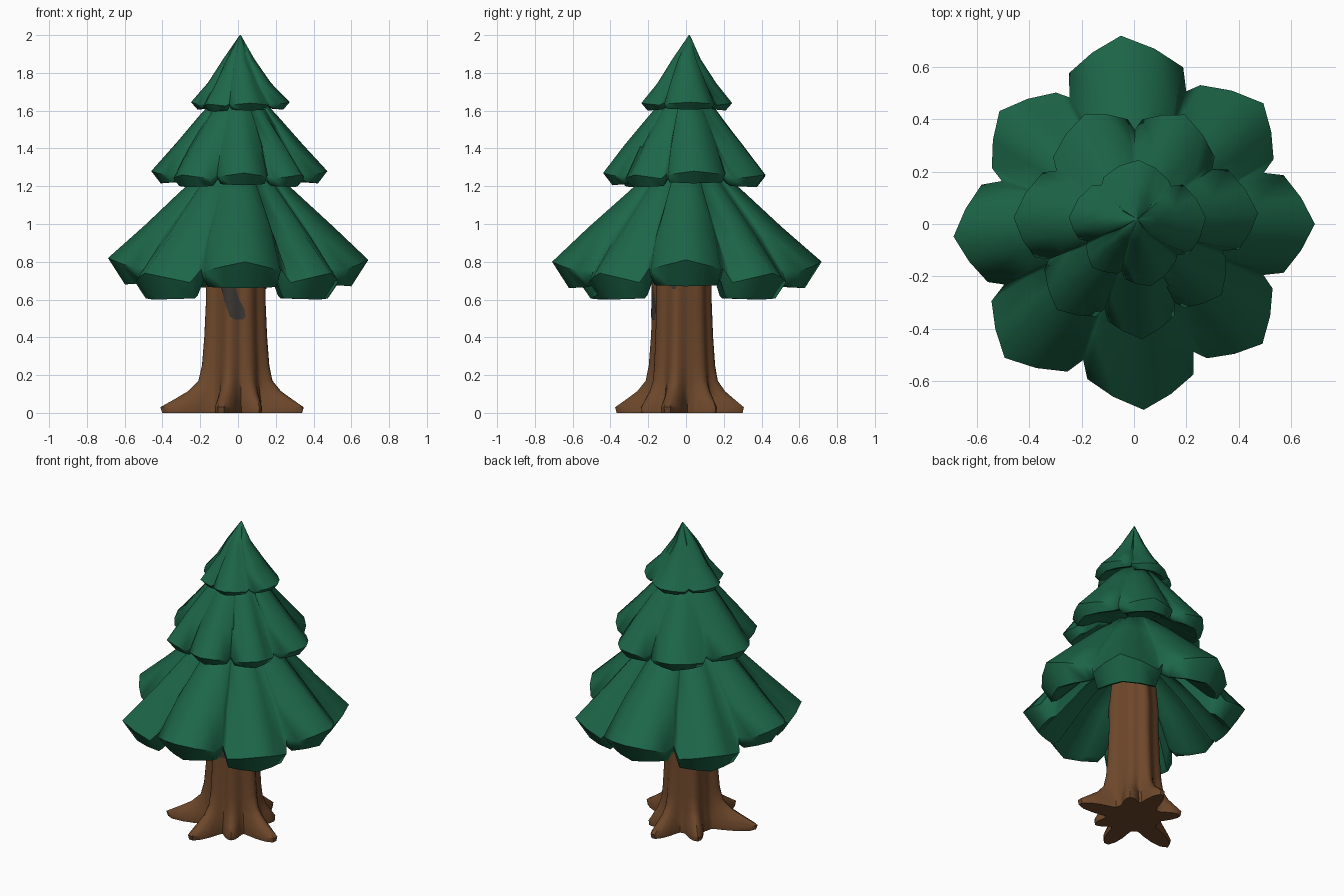
import bpy, math, random

if "Cube" in bpy.data.objects:
    bpy.data.objects.remove(bpy.data.objects["Cube"])
random.seed(4)


def material(name, rgb):
    m = bpy.data.materials.new(name)
    m.diffuse_color = (*rgb, 1)
    m.use_nodes = True
    m.node_tree.nodes["Principled BSDF"].inputs["Base Color"].default_value = m.diffuse_color
    return m


GREEN = material("pine green", (0.012, 0.135, 0.066))
BROWN = material("bark brown", (0.155, 0.064, 0.024))
GREY = material("dark hollow", (0.045, 0.038, 0.033))


def make(name, verts, faces, mat, angle=32):
    me = bpy.data.meshes.new(name)
    me.from_pydata(verts, [], faces)
    me.validate()
    me.materials.append(mat)
    ob = bpy.data.objects.new(name, me)
    bpy.context.collection.objects.link(ob)
    bpy.ops.object.select_all(action='DESELECT')
    ob.select_set(True)
    bpy.context.view_layer.objects.active = ob
    bpy.ops.object.shade_smooth_by_angle(angle=math.radians(angle))
    return ob


def columns_to_mesh(cols, cap_start=False, cap_end=False):
    """Join a closed loop of columns, each a list of points from top to bottom."""
    n, m = len(cols), len(cols[0])
    verts = [p for c in cols for p in c]
    faces = []
    for i in range(n):
        j = (i + 1) % n
        for k in range(m - 1):
            faces.append((i * m + k, i * m + k + 1, j * m + k + 1, j * m + k))
    if cap_start:
        faces.append([i * m for i in range(n)])
    if cap_end:
        faces.append([i * m + m - 1 for i in reversed(range(n))])
    return verts, faces


def polar(a, r, z, cx=0, cy=0):
    return (cx + r * math.cos(a), cy + r * math.sin(a), z)


def tier(name, petals, top, drop, inset, sag, inner, flare=0.0, apex=(0, 0)):
    """One skirt of drooping pointed petals; petals = (angle, tip radius, tip height)."""
    cols = []
    n = len(petals)
    for i, (a, R, z) in enumerate(petals):
        prev, nxt = petals[i - 1][0], petals[(i + 1) % n][0]
        left = ((a - prev) % 360) / 2
        right = ((nxt - a) % 360) / 2
        for s in (-2, -1, -0.5, 0, 0.5, 1):           # -2 is the notch between petals
            side = left if s < 0 else right

            def ang(width):
                return math.radians(a + (-left if s == -2 else s * width * side))
            if s == -2:
                Re = 0.78 * (R + petals[i - 1][1]) / 2
                ze = (z + petals[i - 1][2]) / 2 - 0.2 * sag
                dr, ins, crease = drop * 0.35, inset * 0.3, 0.965
            else:
                q = abs(s)
                Re = R * (1 - 0.13 * q)
                ze = z - sag * q
                dr, ins, crease = drop * (1 - 0.4 * q), inset * (1 - 0.3 * q), 1.0
            pts = [polar(ang(0.96), top[0], top[1], *apex)]
            for t, width in ((0.3, 0.96), (0.65, 0.92)):
                r = top[0] + (Re - top[0]) * t
                if s == -2:                           # keep the upper crease shallow
                    r = top[0] + (Re / 0.78 * 0.87 - top[0]) * t
                zz = top[1] + (ze - top[1]) * t - flare * math.sin(math.pi * t)
                jit = random.uniform(-0.012, 0.012) * t
                pts.append(polar(ang(width), r * crease + jit, zz))
            r2 = Re - ins - 0.035
            pts += [polar(ang(0.84), Re, ze),
                    polar(ang(0.84), Re - ins, ze - dr),
                    polar(ang(0.84), r2, ze - dr + 0.015),
                    polar(ang(0.9), (r2 + inner[0]) / 2, (ze - dr + inner[1]) / 2 + 0.03),
                    polar(ang(0.9), inner[0], inner[1])]
            cols.append(pts)
    v, f = columns_to_mesh(cols, cap_start=True)
    return make(name, v, f, GREEN, 62)


# Foliage tiers
tier("lower_foliage",
     [(0, 0.69, 0.81), (43, 0.675, 0.74), (94, 0.72, 0.80), (140, 0.67, 0.74),
      (184, 0.69, 0.82), (226, 0.71, 0.74), (273, 0.71, 0.80), (317, 0.67, 0.74)],
     (0.14, 1.32), 0.14, 0.09, 0.05, (0.12, 1.05))
tier("middle_foliage",
     [(5, 0.475, 1.28), (65, 0.46, 1.26), (114, 0.46, 1.26), (177, 0.46, 1.28),
      (228, 0.44, 1.26), (274, 0.44, 1.27), (321, 0.43, 1.26)],
     (0.09, 1.70), 0.065, 0.05, 0.02, (0.15, 1.30))
tier("upper_foliage",
     [(5, 0.275, 1.645), (86, 0.245, 1.64), (174, 0.25, 1.645),
      (226, 0.23, 1.635), (285, 0.245, 1.64)],
     (0.003, 2.0), 0.04, 0.035, 0.01, (0.08, 1.66), 0.025, (0.012, 0.018))

# Trunk with flared roots: (angle, reach)
ROOTS = [(45, 0.25), (82, 0.335), (135, 0.29), (200, 0.425),
         (257, 0.37), (300, 0.25), (347, 0.375)]
# height, valley radius, root strength
RINGS = [(0.0, 0.165, 0.96), (0.03, 0.165, 1.0), (0.075, 0.16, 0.68), (0.115, 0.155, 0.42),
         (0.17, 0.15, 0.22), (0.25, 0.148, 0.15), (0.4, 0.142, 0.12),
         (0.58, 0.138, 0.10), (0.72, 0.138, 0.10), (1.1, 0.11, 0.06)]


def trunk_radius(deg, k):
    z, base, strength = RINGS[k]
    r = base
    for a, reach in ROOTS:
        d = abs((deg - a + 180) % 360 - 180)
        half = 25 if z > 0.15 else 23
        w = max(0.0, 1 - d / half)
        w = w * w * (3 - 2 * w)
        r = max(r, base + (reach - base) * strength * w)
    return r


def trunk_point(deg, z, lift=0.0):
    k = max(i for i in range(len(RINGS) - 1) if RINGS[i][0] <= z)
    t = (z - RINGS[k][0]) / (RINGS[k + 1][0] - RINGS[k][0])
    r = trunk_radius(deg, k) * (1 - t) + trunk_radius(deg, k + 1) * t
    return polar(math.radians(deg), r + lift, z, -0.012, -0.02)


cols = [[trunk_point(d, min(z, 1.099)) for z, _, _ in reversed(RINGS)]
        for d in range(0, 360, 5)]
v, f = columns_to_mesh(cols, cap_start=True, cap_end=True)
make("trunk", v, f, BROWN, 40)


# Dark hollow patches on the bark: rows of (height, from angle, to angle)
def patch(name, rows, steps=6):
    pv, pf = [], []
    for z, a0, a1 in rows:
        pv += [trunk_point(a0 + (a1 - a0) * i / steps, z, 0.005) for i in range(steps + 1)]
    w = steps + 1
    for k in range(len(rows) - 1):
        for i in range(steps):
            p = k * w + i
            pf.append((p, p + 1, p + w + 1, p + w))
    make(name, pv, pf, GREY)


patch("front_hollow", [(0.495, 268, 286), (0.51, 259, 290), (0.55, 254, 288), (0.59, 248, 279),
                       (0.64, 242, 272), (0.70, 234, 268), (0.78, 236, 266)])
patch("side_hollow", [(0.655, 342, 348), (0.68, 336, 351), (0.74, 336, 351)])
